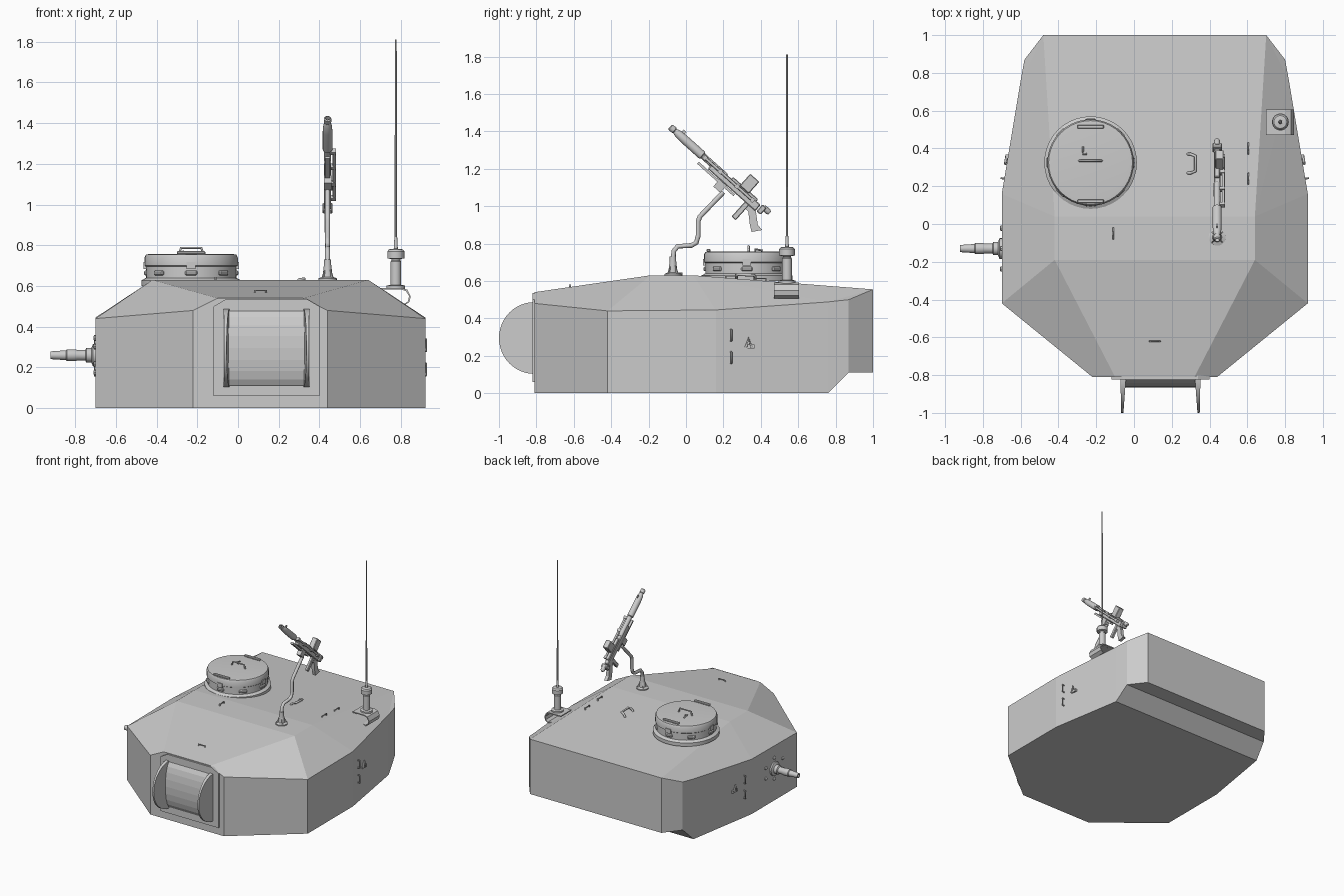
import bpy, bmesh
from math import pi, sin, cos, atan2, radians
from mathutils import Vector, Matrix

if "Cube" in bpy.data.objects:
    bpy.data.objects.remove(bpy.data.objects["Cube"])

CX = 0.11  # centre line of the shell


def add(name, bm, smooth=None):
    bmesh.ops.remove_doubles(bm, verts=bm.verts, dist=1e-5)
    bmesh.ops.recalc_face_normals(bm, faces=bm.faces)
    me = bpy.data.meshes.new(name)
    bm.to_mesh(me)
    bm.free()
    ob = bpy.data.objects.new(name, me)
    bpy.context.collection.objects.link(ob)
    if smooth:
        bpy.ops.object.select_all(action='DESELECT')
        ob.select_set(True)
        bpy.context.view_layer.objects.active = ob
        bpy.ops.object.shade_smooth_by_angle(angle=radians(smooth))
    return ob


def box(name, loc, size, rot=Matrix(), bevel=0):
    bm = bmesh.new()
    m = Matrix.Translation(loc) @ rot @ Matrix.Diagonal((*size, 1))
    bmesh.ops.create_cube(bm, size=1, matrix=m)
    if bevel:
        bmesh.ops.bevel(bm, geom=bm.edges[:], offset=bevel, segments=1, affect='EDGES')
    return add(name, bm)


def lathe(name, loc, profile, axis=(0, 0, 1), n=24):
    """Closed turned part: profile of (radius, height) along axis."""
    bm = bmesh.new()
    m = Matrix.Translation(loc) @ Vector((0, 0, 1)).rotation_difference(Vector(axis)).to_matrix().to_4x4()
    rings = [[bm.verts.new(m @ Vector((r * cos(2 * pi * i / n), r * sin(2 * pi * i / n), h)))
              for i in range(n)] for r, h in profile]
    for a, b in zip(rings, rings[1:]):
        for i in range(n):
            bm.faces.new((a[i], a[(i + 1) % n], b[(i + 1) % n], b[i]))
    bm.faces.new(rings[0])
    bm.faces.new(rings[-1])
    return add(name, bm, 35)


def pipe(name, pts, r, res=2):
    cu = bpy.data.curves.new(name, 'CURVE')
    cu.dimensions = '3D'
    cu.bevel_depth, cu.bevel_resolution, cu.use_fill_caps = r, res, True
    sp = cu.splines.new('POLY')
    sp.points.add(len(pts) - 1)
    for p, c in zip(sp.points, pts):
        p.co = (*c, 1)
    ob = bpy.data.objects.new(name, cu)
    bpy.context.collection.objects.link(ob)
    bpy.ops.object.select_all(action='DESELECT')
    ob.select_set(True)
    bpy.context.view_layer.objects.active = ob
    bpy.ops.object.convert(target='MESH')


def prism(name, pts, vec):
    bm = bmesh.new()
    f = bm.faces.new([bm.verts.new(p) for p in pts])
    ext = bmesh.ops.extrude_face_region(bm, geom=[f], use_keep_orig=True)['geom']
    bmesh.ops.translate(bm, vec=vec, verts=[g for g in ext if isinstance(g, bmesh.types.BMVert)])
    return add(name, bm)


def staple(name, loc, along, out, w, h, r=0.005):
    p, a, o = Vector(loc), Vector(along).normalized() * w / 2, Vector(out).normalized() * h
    pipe(name, [p - a, p - a + o, p + a + o, p + a], r, 1)


# Shell: half plan (x offset, y, bottom z, rim z) and roof edge, mirrored
plan = [(.33, -.81, 0, .48), (.81, -.42, 0, .44), (.81, .16, 0, .445),
        (.71, .76, 0, .488), (.69, .87, .11, .5), (.59, 1, .11, .555)]
roof = [(.21, -.81, .54), (.53, -.19, .63), (.53, .04, .63)]
bm = bmesh.new()
half = {}
for s in (1, -1):
    B = [bm.verts.new((CX + s * x, y, b)) for x, y, b, t in plan]
    R = [bm.verts.new((CX + s * x, y, t)) for x, y, b, t in plan]
    T = [bm.verts.new((CX + s * x, y, z)) for x, y, z in roof]
    half[s] = B, R, T
    for i in range(5):
        bm.faces.new((B[i], B[i + 1], R[i + 1], R[i]))
    for f in ((R[0], R[1], T[1], T[0]), (R[1], R[2], T[2], T[1]), (R[2], R[3], T[2]),
              (R[3], R[5], T[2]), (R[3], R[4], R[5])):
        bm.faces.new(f)
(B, R, T), (b, r, t) = half[1], half[-1]
for f in ((T[0], T[1], t[1], t[0]), (T[1], T[2], t[2], t[1]), (T[2], R[5], r[5], t[2]),
          (B[0], R[0], T[0], t[0], r[0], b[0]), (B[5], R[5], r[5], b[5]),
          B[:4] + b[3::-1], (B[3], B[4], b[4], b[3]), (B[4], B[5], b[5], b[4])):
    bm.faces.new(f)
add('turret_shell', bm)

# Front opening: frame plate, recessed panel and two half-round cheeks
prism('front_frame', [(x, -.8, z) for x, z in
      [(-.12, .06), (.40, .06), (.40, .5), (.34, .535), (-.06, .535), (-.12, .5)]], (0, -.022, 0))
prism('mantlet_panel', [(-.06, -.81 - .055 * cos(a), .295 + .19 * sin(a)) for a in
      [-pi / 2 + i * pi / 10 for i in range(11)]], (.4, 0, 0))
for side in (-1, 1):
    bm = bmesh.new()
    arc = [-pi / 2 + i * pi / 24 for i in range(25)]
    loops = []
    for off_back, off_front in ((.212, .208), (.182, .196)):
        loops.append([bm.verts.new((.14 + side * (off_back + (off_front - off_back) * cos(a)),
                     -.81 - .19 * cos(a), .295 + .192 * sin(a))) for a in arc])
    for i in range(25):
        j = (i + 1) % 25
        bm.faces.new((loops[0][i], loops[0][j], loops[1][j], loops[1][i]))
    for l in loops:
        bm.faces.new(l)
    add('mantlet_cheek', bm, 30)

# Commander cupola with vision slots, clasps and hatch handles
C = Vector((-.23, .325, 0))
lathe('cupola', C, [(.245, .6), (.245, .628), (.222, .64), (.222, .695), (.229, .70),
                    (.229, .74), (.222, .755), (.20, .757)], n=40)
for i in range(8):
    a = i * pi / 4 + pi / 2
    d = Vector((cos(a), sin(a), 0))
    rot = Matrix.Rotation(a, 4, 'Z')
    box('vision_slot', C + d * .222 + Vector((0, 0, .664)), (.02, .06, .024), rot, .006)
    if i % 2 == 0:
        box('cupola_clasp', C + d * .225 + Vector((0, 0, .70)), (.018, .045, .035), rot)
for y in (.12, .515):
    box('hatch_hinge', (-.23, y, .763), (.14, .02, .016), bevel=.004)
pipe('hatch_handle', [(-.29, .335, .755), (-.28, .335, .787), (-.18, .335, .787), (-.17, .335, .755)], .006)
pipe('hatch_latch', [(-.27, .41, .762), (-.27, .37, .77), (-.25, .37, .762)], .005)

# Roof loops and grab handle
for x, y, z, along in ((-.11, -.05, .63, (0, 1, 0)), (.11, -.62, .566, (1, 0, 0)),
                       (.605, .40, .602, (0, 1, 0)), (.605, .24, .614, (0, 1, 0))):
    staple('roof_loop', (x, y, z - .004), along, (0, 0, 1), .055, .016)
pipe('roof_handle', [(.285, .37, .60), (.30, .37, .625), (.325, .36, .63), (.325, .28, .635),
                     (.30, .27, .63), (.285, .27, .61)], .008)

# Side loops and hooks, on both flanks
for s in (1, -1):
    def wall(y, out=0):
        return CX + s * (.81 - (y - .16) / 6 + out)
    for z in (.31, .19):
        staple('side_loop', (wall(.24), .24, z), (0, 0, 1), (s, .16, 0), .06, .018)
    pipe('side_hook', [(wall(y, .008), y, z) for y, z in
         [(.32, .245), (.335, .295), (.35, .245), (.365, .245)]], .007)
    box('side_hook_base', (wall(.34), .34, .25), (.02, .055, .02))

# Side machine gun port with bolts (left flank)
P = Vector((-.69, -.13, .26))
lathe('side_gun', P, [(.055, 0), (.055, .022), (.035, .03), (.035, .055), (.026, .06), (.026, .10),
                      (.029, .11), (.029, .15), (.024, .155), (.019, .23), (.010, .23), (.010, .18)], (-1, 0, 0), 20)
for i in range(6):
    a = i * pi / 3 + pi / 6
    lathe('port_bolt', P + Vector((0, .125 * cos(a), .085 * sin(a))),
          [(.014, 0), (.014, .016), (.008, .02)], (-1, 0, 0), 8)

# Roof gun mount: flared foot with ribs and cranked arm
GX = .44
lathe('mount_foot', (GX, -.07, .62), [(.045, 0), (.045, .018), (.025, .025), (.017, .09), (.017, .11)])
for i in range(4):
    a = i * pi / 2 + pi / 4
    d = Vector((cos(a), sin(a), 0))
    k = Vector((GX, -.07, .635))
    n = Vector((-d.y, d.x, 0)) * .006
    prism('foot_rib', [k - n / 2, k - n / 2 + d * .042, k - n / 2 + d * .015 + Vector((0, 0, .06)),
                       k - n / 2 + Vector((0, 0, .06))], n)
pipe('mount_arm', [(GX, y, z) for y, z in [(-.07, .70), (-.065, .76), (-.045, .785), (.03, .79),
     (.055, .805), (.065, .84), (.065, .92), (.075, .945), (.20, 1.075)]], .013)

# Roof machine gun along a sloping axis
M = Vector((GX, -.085, 1.425))
D = Vector((0, .51, -.455)).normalized()
U = Vector((0, -D.z, D.y))
ROT = Matrix.Rotation(atan2(D.z, D.y), 4, 'X')


def at(along, up=0, side=0):
    return M + D * along + U * up + Vector((side, 0, 0))


lathe('roof_gun_barrel', at(0), [(.008, .03), (.012, 0), (.018, .005), (.018, .03), (.014, .035), (.021, .055),
                                (.024, .10), (.024, .23), (.017, .235), (.017, .40)], D, 16)
box('gun_receiver', at(.47, -.012), (.034, .34, .045), ROT, .005)
box('gun_cradle', at(.37, -.045), (.026, .26, .014), ROT)
box('arm_clamp', at(.41, -.06), (.036, .05, .05), ROT)
box('gun_top_cover', at(.52, .014), (.028, .18, .02), ROT, .004)
pipe('gun_side_rod', [at(.24, 0, .033), at(.60, 0, .033)], .008)
for a in (.25, .36, .48, .59):
    box('rod_bracket', at(a, 0, .024), (.035, .02, .024), ROT)
box('gun_magazine', at(.52, .055, .012), (.045, .065, .085), ROT, .004)
box('gun_grip', at(.58, -.085), (.022, .03, .11), ROT, .004)
box('gun_trigger_guard', at(.62, -.05), (.016, .07, .02), ROT)
prism('gun_stock', [at(a, u, -.016) for a, u in [(.58, -.03), (.64, -.03), (.70, -.08), (.735, -.085),
      (.70, -.13), (.67, -.11)]], (.026, 0, 0))
box('gun_back_plate', at(.66, -.005), (.05, .03, .05), ROT, .005)
lathe('gun_buffer', at(.66, .01), [(.016, 0), (.016, .035), (.01, .045)], D, 12)
box('front_sight', at(.075, .028), (.006, .02, .018), ROT)

# Antenna: curled bracket, insulator base and rod
curl = [(.70, .583), (.80, .583), (.825, .575), (.84, .55), (.835, .525), (.815, .512), (.785, .518), (.74, .53)]
inner = [(.745, .524), (.785, .511), (.817, .505), (.842, .521), (.848, .55), (.831, .582), (.802, .591), (.70, .591)]
prism('antenna_bracket', [(x, .47, z) for x, z in curl + inner], (0, .135, 0))
lathe('antenna_base', (.775, .54, .59), [(.045, -.008), (.045, .012), (.026, .016), (.026, .13), (.022, .135),
      (.022, .142), (.042, .146), (.042, .18), (.034, .19), (.01, .193), (.007, .25)])
lathe('antenna_rod', (.775, .54, .77), [(.0065, 0), (.0055, .4), (.0045, 1.04)], n=8)
